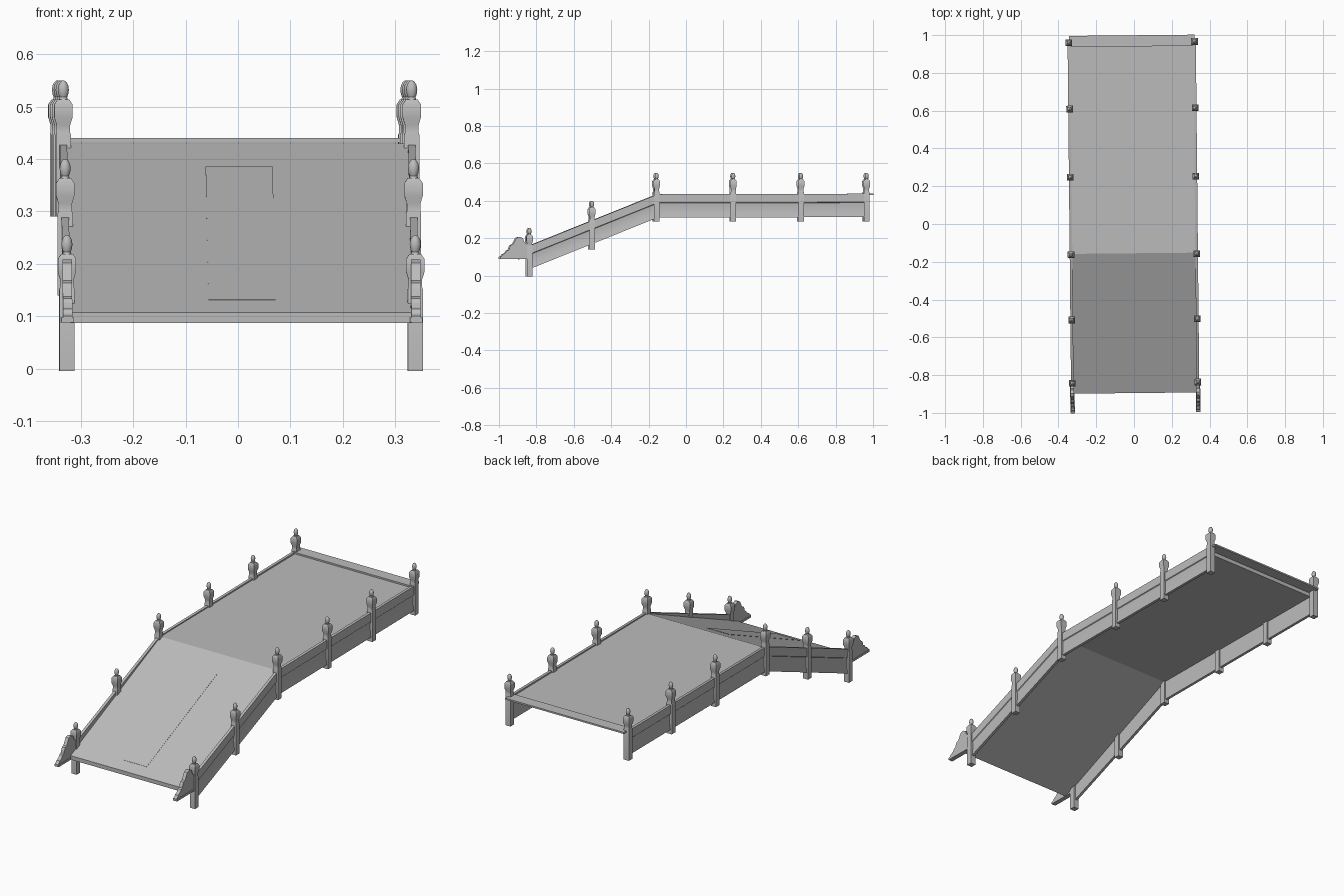
import bpy, bmesh, math
from mathutils import Matrix

old = bpy.data.objects.get("Cube")
if old:
    bpy.data.objects.remove(old, do_unlink=True)

# Single pale stone colour
stone = bpy.data.materials.new("pale_grey_stone")
stone.use_nodes = True
GREY = (0.5, 0.5, 0.5, 1)
stone.diffuse_color = GREY
stone.node_tree.nodes["Principled BSDF"].inputs["Base Color"].default_value = GREY

# The whole bridge sits very slightly turned about the vertical axis
TURN = Matrix.Translation((-0.0025, 0, 0)) @ Matrix.Rotation(0.01, 4, 'Z')
HALF = 0.3325


def finish(name, bm, smooth=False):
    bmesh.ops.recalc_face_normals(bm, faces=bm.faces[:])
    bm.transform(TURN)
    mesh = bpy.data.meshes.new(name)
    bm.to_mesh(mesh)
    bm.free()
    mesh.materials.append(stone)
    obj = bpy.data.objects.new(name, mesh)
    bpy.context.collection.objects.link(obj)
    if smooth:
        bpy.ops.object.select_all(action='DESELECT')
        obj.select_set(True)
        bpy.context.view_layer.objects.active = obj
        bpy.ops.object.shade_smooth_by_angle(angle=math.radians(35))
    return obj


def skin(bm, rings):
    """Bridge matching rings of points and cap both ends."""
    loops = [[bm.verts.new(p) for p in ring] for ring in rings]
    n = len(loops[0])
    for a, b in zip(loops, loops[1:]):
        for i in range(n):
            j = (i + 1) % n
            bm.faces.new((a[i], a[j], b[j], b[i]))
    bm.faces.new(loops[0])
    bm.faces.new(loops[-1])


def sweep(name, section, path, smooth=False):
    """Carry an x-z section along a y-z path."""
    bm = bmesh.new()
    skin(bm, [[(x, y, z + dz) for x, dz in section] for y, z in path])
    return finish(name, bm, smooth)


def box_section(x0, x1, depth, lift=0):
    return [(x0, lift), (x1, lift), (x1, -depth), (x0, -depth)]


# Deck: sloping ramp then level span
sweep("deck", box_section(-0.326, 0.326, 0.02),
      [(-0.895, 0.107), (-0.155, 0.43), (0.945, 0.43)])
sweep("ramp_slab", box_section(-0.062, 0.066, 0.005, 0.001),
      [(-0.84, 0.131), (-0.26, 0.3845)])
sweep("end_sill", box_section(-HALF, HALF, 0.008),
      [(0.94, 0.44), (0.999, 0.44)])


# Side parapets: flat top band over a shallow cove
def parapet_section(side):
    pts = [(-0.007, 0), (0.007, 0), (0.007, -0.045)]
    for i in range(7):
        t = i / 6
        pts.append((0.007 - 0.005 * math.sin(math.pi * (0.25 + 0.75 * t)), -0.048 - 0.077 * t))
    pts.append((-0.007, -0.125))
    return [(side * (HALF + x), z) for x, z in pts]


# Posts: square shaft, flared head and round finial, heights below the tip
SHAFT = [(0.26, 0.0145), (0.104, 0.0145), (0.1, 0.013), (0.085, 0.013),
         (0.07, 0.0175), (0.046, 0.0175), (0.036, 0.011)]
FINIAL = [(0.037, 0.009), (0.032, 0.0075), (0.027, 0.0095), (0.018, 0.011),
          (0.009, 0.0095), (0.003, 0.006), (0, 0.002)]
POSTS = [(-0.84, 0.255), (-0.505, 0.4), (-0.16, 0.55),
         (0.25, 0.55), (0.612, 0.55), (0.963, 0.55)]


def turned(bm, profile, x, y, tip, sides):
    k = math.sqrt(2) if sides == 4 else 1
    skin(bm, [[(x + r * k * math.cos(math.tau * (i + 0.5) / sides),
                y + r * k * math.sin(math.tau * (i + 0.5) / sides),
                tip - d) for i in range(sides)] for d, r in profile])


# Scroll stone: stepped lobes rising towards the first post
LOBES = [(-0.975, 0.103, 0.014), (-0.95, 0.122, 0.016), (-0.928, 0.15, 0.018),
         (-0.893, 0.182, 0.026)]


def scroll_profile():
    pts = [(-0.84, 0.09), (-0.999, 0.09), (-0.999, 0.1)]
    for y, z, r in LOBES:
        for deg in (170, 130, 90):
            a = math.radians(deg)
            pts.append((y + r * math.cos(a), z + r * math.sin(a)))
    return pts + [(-0.875, 0.2), (-0.867, 0.178), (-0.84, 0.16)]


for side, label in ((1, "left"), (-1, "right")):
    sweep(label + "_parapet", parapet_section(side),
          [(-0.84, 0.16), (-0.155, 0.435), (0.963, 0.438)], True)
    for n, (y, tip) in enumerate(POSTS, 1):
        bm = bmesh.new()
        turned(bm, SHAFT, side * HALF, y, tip, 4)
        turned(bm, FINIAL, side * HALF, y, tip, 12)
        finish(f"{label}_post_{n}", bm, True)
    bm = bmesh.new()
    skin(bm, [[(side * HALF + dx, y, z) for y, z in scroll_profile()]
              for dx in (-0.009, 0.009)])
    finish(label + "_scroll_stone", bm)
    sweep(label + "_scroll_foot", box_section(side * HALF - 0.012, side * HALF + 0.012, 0.01),
          [(-0.998, 0.098), (-0.84, 0.098)])
